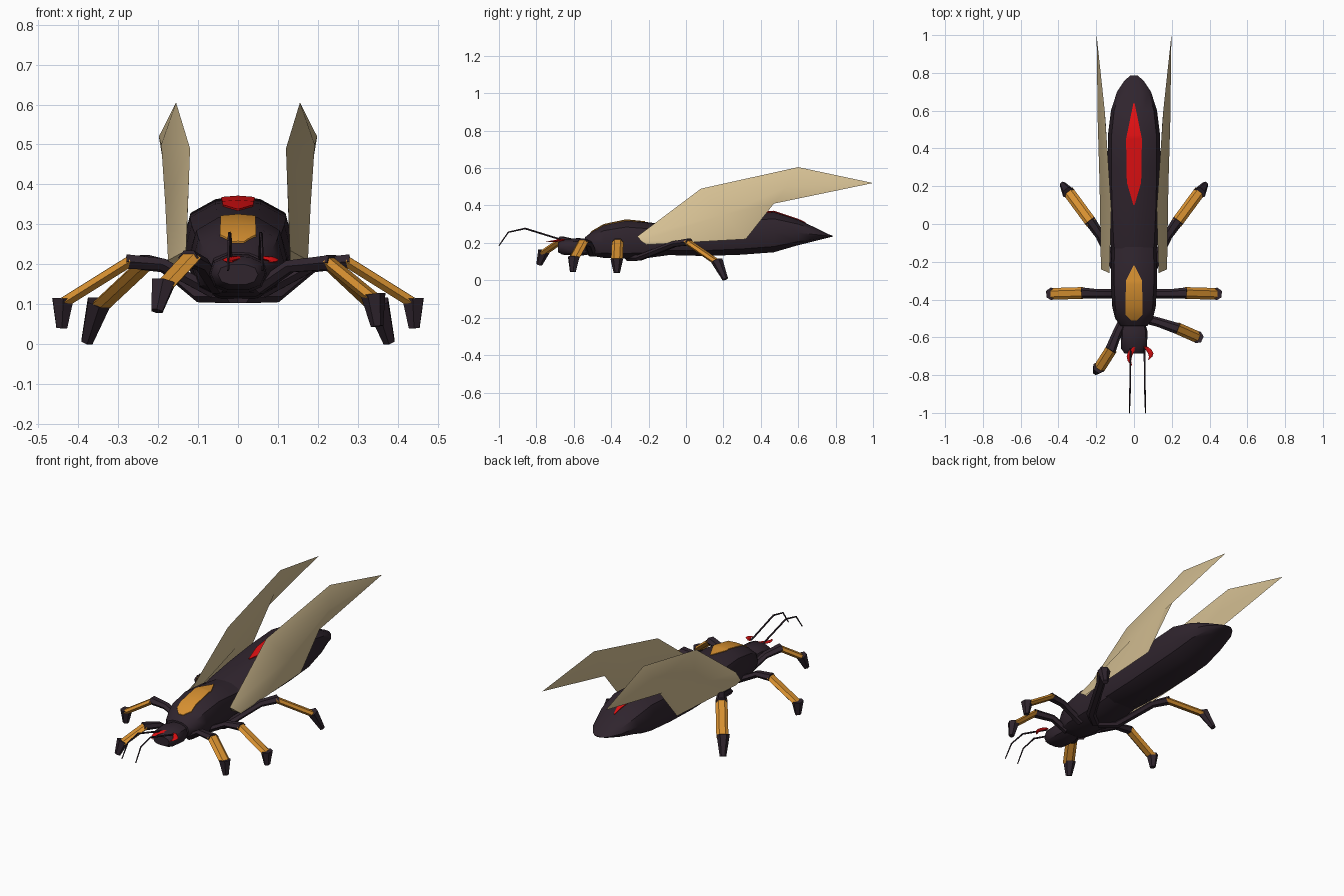
import bpy, bmesh, math
from mathutils import Vector

if "Cube" in bpy.data.objects:
    bpy.data.objects.remove(bpy.data.objects["Cube"], do_unlink=True)


def material(name, rgb):
    m = bpy.data.materials.new(name)
    m.use_nodes = True
    m.diffuse_color = (*rgb, 1)
    m.node_tree.nodes["Principled BSDF"].inputs["Base Color"].default_value = (*rgb, 1)
    return m


DARK = material("dark plum shell", (0.029, 0.018, 0.027))
ORANGE = material("amber orange", (0.68, 0.28, 0.03))
RED = material("bright red", (0.75, 0.005, 0.006))
TAN = material("wing tan", (0.66, 0.52, 0.29))
parts = []


def loft(name, rings, mat):
    """Skin a list of equal-length closed rings and cap both ends."""
    bm = bmesh.new()
    rows = [[bm.verts.new(p) for p in ring] for ring in rings]
    n = len(rows[0])
    for a, b in zip(rows, rows[1:]):
        for i in range(n):
            bm.faces.new((a[i], a[(i + 1) % n], b[(i + 1) % n], b[i]))
    bm.faces.new(rows[0])
    bm.faces.new(rows[-1])
    bmesh.ops.remove_doubles(bm, verts=bm.verts, dist=0.0005)
    bmesh.ops.recalc_face_normals(bm, faces=bm.faces)
    mesh = bpy.data.meshes.new(name)
    bm.to_mesh(mesh)
    bm.free()
    mesh.materials.append(mat)
    ob = bpy.data.objects.new(name, mesh)
    bpy.context.collection.objects.link(ob)
    parts.append(ob)


def lerp(table, y):
    """Interpolate the columns of a table sorted by its first column."""
    for a, b in zip(table, table[1:]):
        if a[0] <= y <= b[0]:
            t = (y - a[0]) / (b[0] - a[0])
            return [p + (q - p) * t for p, q in zip(a, b)]
    return list(table[-1])


# Body cross-section as fractions of half width and height
HALF = [(0.4, 0.98), (0.86, 0.82), (1, 0.48), (0.82, 0.14), (0.4, 0)]
SECTION = [(0, 1)] + HALF + [(-x, z) for x, z in reversed(HALF)]


def body(name, stations):
    loft(name, [[(fx * w, y, lo + fz * (hi - lo)) for fx, fz in SECTION]
                for y, w, lo, hi in stations], DARK)


def patch(name, outline, stations, mat):
    """Thin plate lying along the crown of a body part."""
    ys = {o[0] for o in outline}
    ys |= {s[0] for s in stations if outline[0][0] < s[0] < outline[-1][0]}
    rings = []
    for y in sorted(ys):
        w = lerp(outline, y)[1]
        _, bw, lo, hi = lerp(stations, y)
        edge = hi - (hi - lo) * 0.05 * w / bw
        line = [(-w, edge), (0, hi), (w, edge)]
        rings.append([(x, y, z + 0.004) for x, z in line]
                     + [(x, y, z - 0.004) for x, z in reversed(line)])
    loft(name, rings, mat)


def limb(name, path, radii, mat, side, flat=1.0, sides=6):
    """Tapered tube; side is its wide axis, flat scales the other one."""
    pts = [Vector(p) for p in path]
    side = Vector(side).normalized()
    rings = []
    for i, p in enumerate(pts):
        tangent = pts[min(i + 1, len(pts) - 1)] - pts[max(i - 1, 0)]
        up = tangent.cross(side).normalized() * flat
        rings.append([p + radii[i] * (side * math.cos(a) + up * math.sin(a))
                      for a in (math.tau * k / sides for k in range(sides))])
    loft(name, rings, mat)


# Abdomen, thorax and head: y, half width, bottom, top
ABDOMEN = [(-0.2, 0.11, 0.15, 0.28), (-0.1, 0.125, 0.135, 0.305),
           (0.1, 0.135, 0.13, 0.335), (0.3, 0.14, 0.137, 0.357),
           (0.47, 0.138, 0.15, 0.368), (0.6, 0.122, 0.188, 0.325),
           (0.7, 0.09, 0.213, 0.277), (0.76, 0.05, 0.228, 0.247),
           (0.785, 0.02, 0.234, 0.238)]
THORAX = [(-0.54, 0.07, 0.15, 0.23), (-0.5, 0.1, 0.13, 0.262),
          (-0.44, 0.115, 0.12, 0.297), (-0.32, 0.122, 0.115, 0.322),
          (-0.2, 0.122, 0.12, 0.31), (-0.09, 0.118, 0.135, 0.295)]
HEAD = [(-0.685, 0.05, 0.15, 0.2), (-0.66, 0.068, 0.137, 0.22),
        (-0.57, 0.072, 0.13, 0.226), (-0.51, 0.055, 0.14, 0.215)]
body("abdomen", ABDOMEN)
body("thorax", THORAX)
body("head", HEAD)
patch("thorax_patch", [(-0.51, 0.015), (-0.48, 0.045), (-0.3, 0.043), (-0.22, 0.003)],
      THORAX, ORANGE)
patch("abdomen_patch", [(0.1, 0.003), (0.22, 0.038), (0.45, 0.042), (0.64, 0.003)],
      ABDOMEN, RED)

# Wings: top edge, outer rib, bottom edge, inner rib at each station
WING = [[(0.13, -0.26, 0.235), (0.175, -0.24, 0.21), (0.165, -0.21, 0.19), (0.13, -0.24, 0.21)],
        [(0.12, 0.08, 0.49), (0.182, 0.2, 0.35), (0.168, 0.32, 0.22), (0.13, 0.2, 0.35)],
        [(0.155, 0.6, 0.605), (0.192, 0.54, 0.5), (0.18, 0.47, 0.41), (0.15, 0.54, 0.5)],
        [(0.198, 1, 0.52)] * 4]

# Antennae
ANTENNA = [(-0.66, 0.215), (-0.86, 0.277), (-0.95, 0.257), (-1, 0.185)]

# Legs: joints of thigh, shin and foot on the left side
MIDDLE = dict(thigh=[(0.06, -0.37, 0.13), (0.19, -0.37, 0.2), (0.28, -0.365, 0.207)],
              shin=[(0.27, -0.365, 0.208), (0.435, -0.37, 0.105)],
              foot=[(0.438, -0.37, 0.115), (0.441, -0.37, 0.04)])
REAR = dict(thigh=[(0.01, -0.31, 0.118), (0.09, -0.25, 0.12), (0.18, -0.06, 0.195),
                   (0.235, 0.02, 0.205)],
            shin=[(0.225, 0.005, 0.207), (0.35, 0.175, 0.09)],
            foot=[(0.348, 0.165, 0.105), (0.378, 0.21, 0.006)])
FRONT_LEFT = dict(thigh=[(0.05, -0.5, 0.14), (0.13, -0.52, 0.195), (0.235, -0.555, 0.205)],
                  shin=[(0.225, -0.55, 0.207), (0.338, -0.6, 0.115)],
                  foot=[(0.338, -0.6, 0.125), (0.348, -0.605, 0.045)])
FRONT_RIGHT = dict(thigh=[(0.05, -0.5, 0.14), (0.09, -0.58, 0.2), (0.125, -0.67, 0.217)],
                   shin=[(0.118, -0.66, 0.217), (0.185, -0.765, 0.145)],
                   foot=[(0.187, -0.76, 0.155), (0.203, -0.785, 0.083)])


def leg(name, joints, sx):
    j = {k: [(sx * x, y, z) for x, y, z in v] for k, v in joints.items()}
    run = Vector(j["foot"][1]) - Vector(j["shin"][0])
    side = (-run.y, run.x, 0)
    count = len(j["thigh"])
    limb(name + "_thigh", j["thigh"], [0.025] * (count - 1) + [0.03], DARK, side, 0.7)
    limb(name + "_shin", j["shin"], [0.031, 0.031], ORANGE, side, 0.5)
    limb(name + "_foot", j["foot"], [0.034, 0.017], DARK, side, 0.9)


for label, sx in (("left", 1), ("right", -1)):
    loft(label + "_wing", [[(sx * x, y, z) for x, y, z in ring] for ring in WING], TAN)
    leg(label + "_middle_leg", MIDDLE, sx)
    leg(label + "_rear_leg", REAR, sx)
    leg(label + "_front_leg", FRONT_LEFT if sx > 0 else FRONT_RIGHT, sx)
    root = 0.018 + 0.037 * sx
    limb(label + "_antenna", [(root + 0.002 * sx * i, y, z) for i, (y, z) in enumerate(ANTENNA)],
         [0.005, 0.005, 0.004, 0.003], DARK, (1, 0, 0), sides=5)
    # Curved mandible
    mid = 0.032 + 0.03 * sx
    length = 0.07 if sx > 0 else 0.1
    limb(label + "_mandible",
         [(mid + sx * 0.028 * math.sin(t * 2.6), -0.65 - length * t, 0.217 - 0.012 * t)
          for t in (0, 0.25, 0.5, 0.75, 1)],
         [0.012, 0.016, 0.014, 0.009, 0.002], RED, (1, 0, 0), 0.4)

# Smooth shading with crisp edges
bpy.ops.object.select_all(action="DESELECT")
for ob in parts:
    ob.select_set(True)
bpy.context.view_layer.objects.active = parts[0]
bpy.ops.object.shade_smooth_by_angle(angle=math.radians(40))
